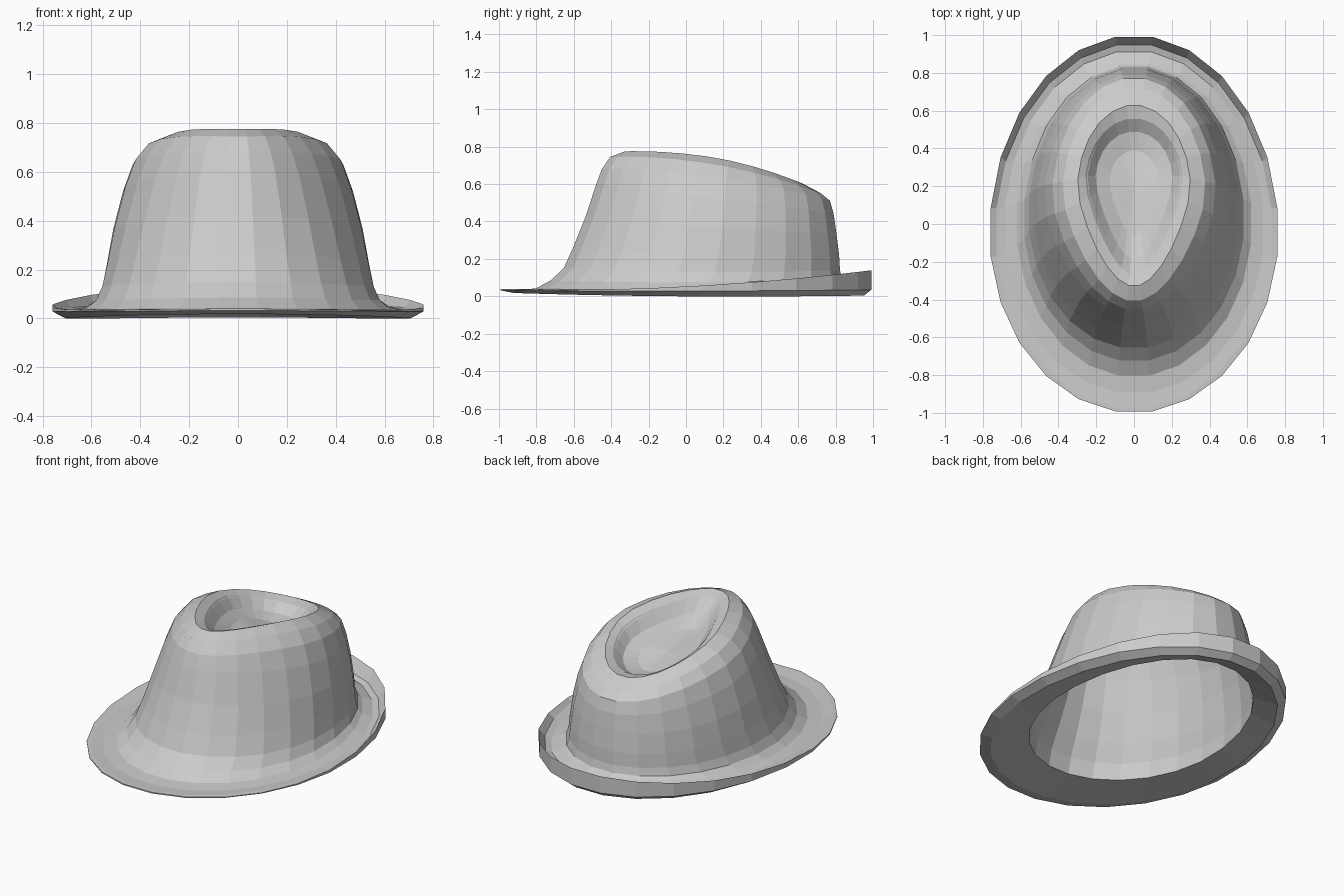
import bpy, bmesh, math

SEGMENTS = 24


def ring_points(front, side, back, yc, pinch=0.0):
    """Egg-shaped ring; front/back are (y, z), side is (half width, z)."""
    pts = []
    for i in range(SEGMENTS):
        t = 2 * math.pi * (i + 0.5) / SEGMENTS - math.pi / 2
        c, s = math.cos(t), math.sin(t)
        y = yc + s * ((back[0] - yc) if s > 0 else (yc - front[0]))
        x = side[0] * c * (1 + pinch * min(s, 0))
        z = side[1] + s * (back[1] - front[1]) / 2 \
            + s * s * ((back[1] + front[1]) / 2 - side[1])
        pts.append((x, y, z))
    return pts


def inset(r, d):
    """Shrink a ring inward and down to form the lining."""
    f, s, b, yc, p = r
    return ((f[0] + d, f[1] - d), (s[0] - d, s[1] - d), (b[0] - d, b[1] - d), yc, p)


# Crown wall, from brim joint up to the ridge
wall = [
    ((-0.81, 0.042), (0.625, 0.045), (0.855, 0.08), 0.00, 0),
    ((-0.73, 0.085), (0.585, 0.075), (0.84, 0.095), 0.02, 0),
    ((-0.66, 0.15), (0.56, 0.13), (0.83, 0.14), 0.05, 0),
    ((-0.61, 0.26), (0.54, 0.23), (0.825, 0.22), 0.08, 0.04),
    ((-0.545, 0.42), (0.515, 0.37), (0.81, 0.34), 0.10, 0.1),
    ((-0.485, 0.60), (0.475, 0.53), (0.795, 0.44), 0.12, 0.17),
    ((-0.455, 0.68), (0.435, 0.64), (0.775, 0.51), 0.13, 0.21),
    ((-0.41, 0.745), (0.38, 0.705), (0.725, 0.55), 0.15, 0.25),
    ((-0.33, 0.775), (0.30, 0.737), (0.63, 0.60), 0.18, 0.28),
]
# Teardrop dent in the top
dent = [
    ((-0.27, 0.755), (0.26, 0.71), (0.56, 0.59), 0.21, 0.35),
    ((-0.19, 0.69), (0.21, 0.64), (0.49, 0.55), 0.22, 0.4),
    ((-0.06, 0.63), (0.13, 0.605), (0.39, 0.54), 0.22, 0.3),
]
# Brim, from the head opening outward, round the thin rim and back in
brim = [
    ((-0.67, 0.04), (0.55, 0.03), (0.82, 0.06), 0.03, 0),
    ((-0.93, 0.018), (0.71, 0.0), (0.96, 0.004), -0.05, 0),
    ((-1.00, 0.032), (0.765, 0.028), (1.00, 0.035), -0.05, 0),
    ((-1.00, 0.04), (0.765, 0.05), (1.00, 0.14), -0.05, 0),
    ((-0.98, 0.04), (0.735, 0.038), (0.955, 0.065), -0.05, 0),
    ((-0.90, 0.035), (0.69, 0.033), (0.92, 0.055), -0.03, 0),
]
crown = wall + dent
lining = [inset(r, 0.012) for r in reversed(crown[2:])]

# Loft everything as one continuous felt shell
bm = bmesh.new()
loops = [[bm.verts.new(p) for p in ring_points(*r)] for r in lining + brim + crown]
for a, b in zip(loops, loops[1:]):
    for i in range(SEGMENTS):
        j = (i + 1) % SEGMENTS
        bm.faces.new((a[i], a[j], b[j], b[i]))

# Close the dent floor and its lining with fans
for loop, z in ((loops[0], 0.573), (loops[-1], 0.585)):
    centre = bm.verts.new((0, 0.18, z))
    for i in range(SEGMENTS):
        bm.faces.new((loop[i], loop[(i + 1) % SEGMENTS], centre))

bmesh.ops.recalc_face_normals(bm, faces=bm.faces)
mesh = bpy.data.meshes.new("felt_hat")
bm.to_mesh(mesh)
bm.free()
hat = bpy.data.objects.new("felt_hat", mesh)
bpy.context.collection.objects.link(hat)
